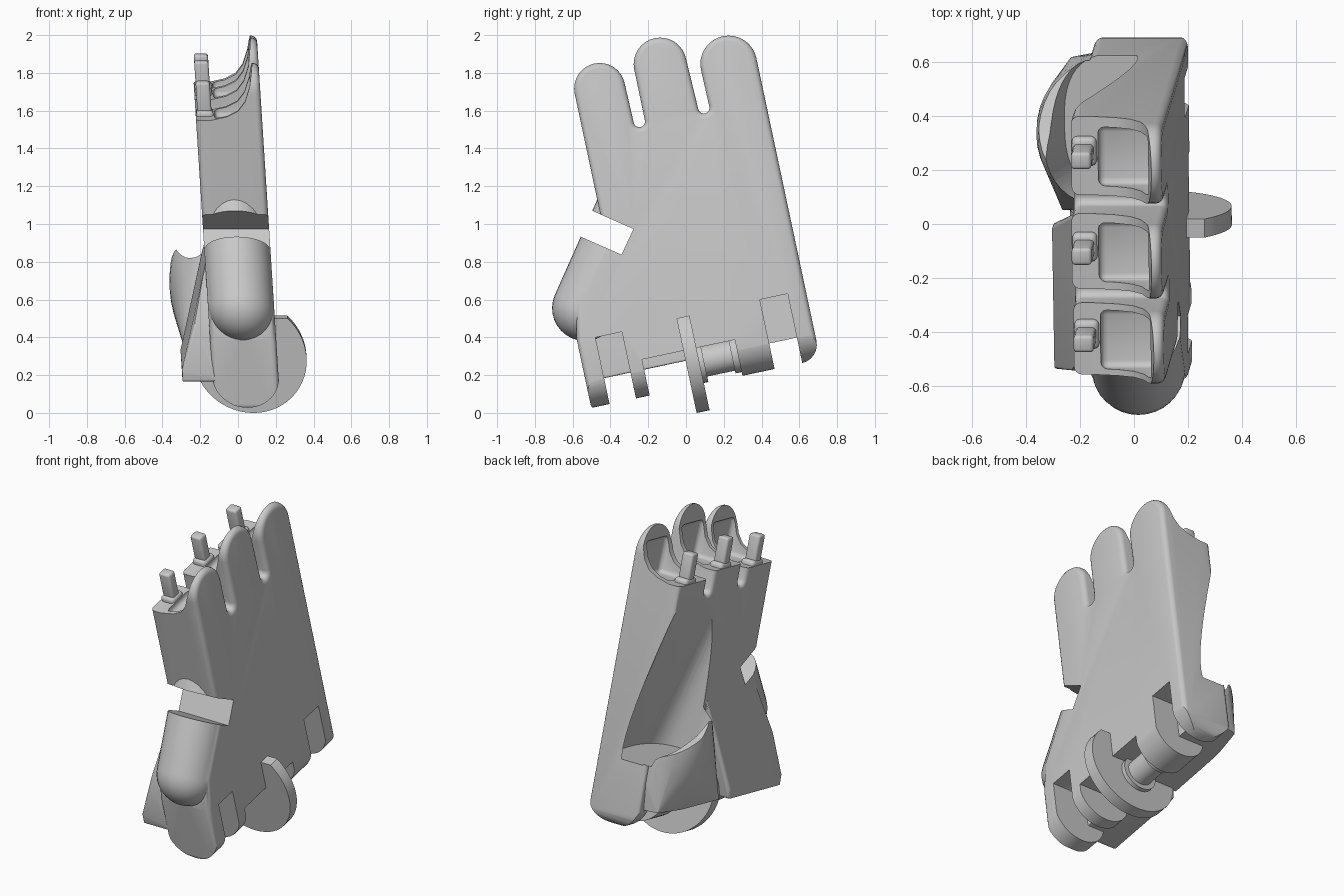
import bpy, bmesh, math
from mathutils import Matrix, Vector

cube = bpy.data.objects.get("Cube")
if cube:
    bpy.data.objects.remove(cube, do_unlink=True)

grey = bpy.data.materials.new("light grey plastic")
grey.use_nodes = True
grey.diffuse_color = (0.58, 0.58, 0.58, 1)
grey.node_tree.nodes["Principled BSDF"].inputs["Base Color"].default_value = (0.58, 0.58, 0.58, 1)

# Parts are built upright, then leaned back and tilted sideways by this matrix
LEAN = Matrix(((1, 0, -0.064, 0.052), (0, 1, 0, 0), (0, 0, 1, 0), (0, 0, 0, 1))) \
    @ Matrix.Rotation(math.radians(12), 4, 'X')


def finish(name, bm):
    bmesh.ops.recalc_face_normals(bm, faces=bm.faces)
    me = bpy.data.meshes.new(name)
    bm.to_mesh(me)
    bm.free()
    me.materials.append(grey)
    ob = bpy.data.objects.new(name, me)
    bpy.context.collection.objects.link(ob)
    return ob


def prism(name, pts, axis, a, b):
    """Extrude a (y, z) outline along x, or an (x, z) outline along y."""
    bm = bmesh.new()
    vs = [bm.verts.new((a, p, q) if axis == 'x' else (p, a, q)) for p, q in pts]
    f = bm.faces.new(vs)
    new = bmesh.ops.extrude_face_region(bm, geom=[f])["geom"]
    move = Vector((b - a, 0, 0)) if axis == 'x' else Vector((0, b - a, 0))
    bmesh.ops.translate(bm, verts=[v for v in new if isinstance(v, bmesh.types.BMVert)], vec=move)
    return finish(name, bm)


def box(name, x0, x1, y0, y1, z0, z1):
    return prism(name, [(x0, z0), (x1, z0), (x1, z1), (x0, z1)], 'y', y0, y1)


def hull(name, pts):
    bm = bmesh.new()
    for p in pts:
        bm.verts.new(p)
    bmesh.ops.convex_hull(bm, input=bm.verts)
    bmesh.ops.delete(bm, geom=[v for v in bm.verts if not v.link_faces], context='VERTS')
    return finish(name, bm)


def arc(cy, cz, r, a0, a1, n=12):
    return [(cy + r * math.cos(math.radians(a0 + (a1 - a0) * i / n)),
             cz + r * math.sin(math.radians(a0 + (a1 - a0) * i / n))) for i in range(n + 1)]


def apply(ob, mod):
    bpy.context.view_layer.objects.active = ob
    bpy.ops.object.modifier_apply(modifier=mod.name)


def bevel(ob, width, segments=4, angle=35):
    m = ob.modifiers.new("round", 'BEVEL')
    m.width, m.segments = width, segments
    m.limit_method, m.angle_limit = 'ANGLE', math.radians(angle)
    apply(ob, m)


def combine(ob, other, op):
    m = ob.modifiers.new("combine", 'BOOLEAN')
    m.operation, m.object, m.solver = op, other, 'EXACT'
    apply(ob, m)
    bpy.data.objects.remove(other, do_unlink=True)


# Fingers: centre, radius, top of the back tab, palm rim height
FINGERS = [(-0.09, 0.135, 1.91, 1.63), (0.25, 0.14, 1.975, 1.67), (0.605, 0.15, 1.91, 1.63)]
SLOTS = [0.079, 0.428]

# Palm slab outline, with finger tops and slots between
outline = arc(-0.45, 0.15, 0.035, 270, 180, 5) + [(-0.485, 0.5), (-0.448, 0.69), (-0.225, 0.99)]
for i, (c, r, top, rim) in enumerate(FINGERS):
    outline += arc(c, top - r, r, 180, 0, 16)
    if i < 2:
        outline += arc(SLOTS[i], 1.56, 0.03, 180, 360, 8)
outline += arc(0.655, 0.23, 0.1, 0, -90, 6)
hand = prism("hand_shell", outline, 'x', -0.175, 0.175)
bevel(hand, 0.045)

# Rounded wrist end
combine(hand, prism("round_end", arc(0, 0.31, 0.18, 180, 360, 24) + [(0.18, 3), (-0.18, 3)],
                    'y', -1, 1.2), 'INTERSECT')

# Hinge notches and the wide wrist gap
for y0, y1, z1 in [(-0.386, -0.243, 0.49), (0.507, 0.657, 0.505), (-0.169, 0.333, 0.325)]:
    combine(hand, box("notch", -0.5, 0.5, y0, y1, -0.3, z1), 'DIFFERENCE')

# Scooped finger sockets leaving a tall tab on the back
bounds = [-0.5] + SLOTS + [1.1]
for i, (c, r, top, rim) in enumerate(FINGERS):
    scoop = [(-0.4, rim), (-0.1, rim), (-0.01, rim + 0.02), (0.05, rim + 0.05),
             (0.09, rim + 0.10), (0.12, rim + 0.18), (0.14, top), (0.145, top + 0.2), (-0.4, top + 0.2)]
    combine(hand, prism("scoop", scoop, 'y', bounds[i], bounds[i + 1]), 'DIFFERENCE')
    pocket = box("pocket", -0.075, 0.137, c - 0.112, c + 0.112, rim - 0.03, rim + 0.2)
    bevel(pocket, 0.025, 3)
    combine(hand, pocket, 'DIFFERENCE')

# Thumb stump: a round bar with a domed lower end, running up into the palm
low, high = Vector((0, -0.408, 0.654)), Vector((0, -0.036, 1.166))
axis = (high - low).normalized()
side = Vector((1, 0, 0))
depth = axis.cross(side)
pts = [low - axis * 0.174]
for j in range(32):
    a = 2 * math.pi * j / 32
    ring = (side * math.cos(a) + depth * math.sin(a)) * 0.174
    pts.append(high + ring)
    for k in range(8):
        t = k * math.pi / 16
        pts.append(low + ring * math.cos(t) - axis * 0.174 * math.sin(t))
combine(hand, hull("thumb_stump", pts), 'UNION')

# Sharp slit across the thumb stump
combine(hand, prism("slit", [(-0.16, 0.89), (-0.07, 1.01), (-0.47, 1.30), (-0.56, 1.18)],
                    'x', -0.5, 0.5), 'DIFFERENCE')

# Flared heel of the palm
heel = hull("heel", [(x, y, z) for x, z, y0, y1 in
                     [(-0.06, 0.27, -0.48, 0.06), (-0.335, 0.27, -0.48, 0.06),
                      (-0.335, 0.33, -0.48, 0.06), (-0.255, 0.56, -0.44, 0.12),
                      (-0.17, 0.88, -0.27, 0.25), (-0.06, 0.88, -0.27, 0.25)] for y in (y0, y1)])
bevel(heel, 0.04)
combine(hand, heel, 'UNION')

# Thumb mound: a rounded bulge widening to a flat wrist edge, its lip sloping to the back
bulge = [(-0.30, 0.11, 0.265), (-0.06, 0.11, 0.265), (-0.26, 0.69, 0.265), (-0.06, 0.73, 0.265)]
for j in range(1, 20):
    t = math.pi * j / 20
    for i in range(40):
        a = math.pi * i / 20
        bulge.append((-0.1 + 0.272 * math.sin(t) * math.cos(a),
                      0.475 + 0.285 * math.sin(t) * math.sin(a), 0.57 + 0.44 * math.cos(t)))
mound = hull("mound", bulge)
combine(mound, prism("mound_trim", [(-1, 0.268), (0.735, 0.268), (0.735, 0.6), (0.5, 0.72),
                                    (0.3, 0.9), (0.1, 1.3), (-1, 1.3)], 'x', -1, 0.003), 'INTERSECT')
combine(hand, mound, 'UNION')

# Slanted hollow running out of the mound, up the palm and past the back edge
hollow = []
for x, y, z, rx, ry in [(-0.07, 0.50, 0.54, 0.20, 0.262), (-0.36, 0.60, 1.6, 0.16, 0.30)]:
    for i in range(48):
        c, s = math.cos(math.pi * i / 24), math.sin(math.pi * i / 24)
        hollow.append((x + rx * math.copysign(abs(c) ** 0.75, c),
                       y + ry * math.copysign(abs(s) ** 0.75, s), z))
combine(hand, hull("hollow", hollow), 'DIFFERENCE')

parts = [hand]

# Finger pegs on the palm rim
for i, (c, r, top, rim) in enumerate(FINGERS):
    peg = box(f"finger_peg_{i + 1}", -0.165, -0.09, c - 0.015, c + 0.05, rim - 0.05, rim + 0.18)
    foot = box(f"peg_foot_{i + 1}", -0.172, -0.08, c - 0.035, c + 0.075, rim - 0.05, rim + 0.03)
    bevel(peg, 0.014, 3)
    bevel(foot, 0.02, 3)
    parts += [peg, foot]

# Wrist disc with a flattened top, and its axle
disc = [(x, min(z, 0.5)) for x, z in arc(0.03, 0.288, 0.3, 0, 360, 56)[:-1]]
parts.append(prism("wrist_disc", disc, 'y', 0.055, 0.125))
for name, r, y0, y1 in [("axle", 0.085, 0.12, 0.34), ("axle_flange", 0.115, 0.12, 0.15),
                        ("axle_collar", 0.1, 0.30, 0.34)]:
    parts.append(prism(name, arc(0.0, 0.25, r, 0, 360, 32)[:-1], 'y', y0, y1))

# Lean every part into place and smooth it
bpy.ops.object.select_all(action='DESELECT')
for ob in parts:
    ob.data.transform(LEAN)
    ob.select_set(True)
bpy.context.view_layer.objects.active = hand
bpy.ops.object.shade_smooth_by_angle(angle=math.radians(32))
